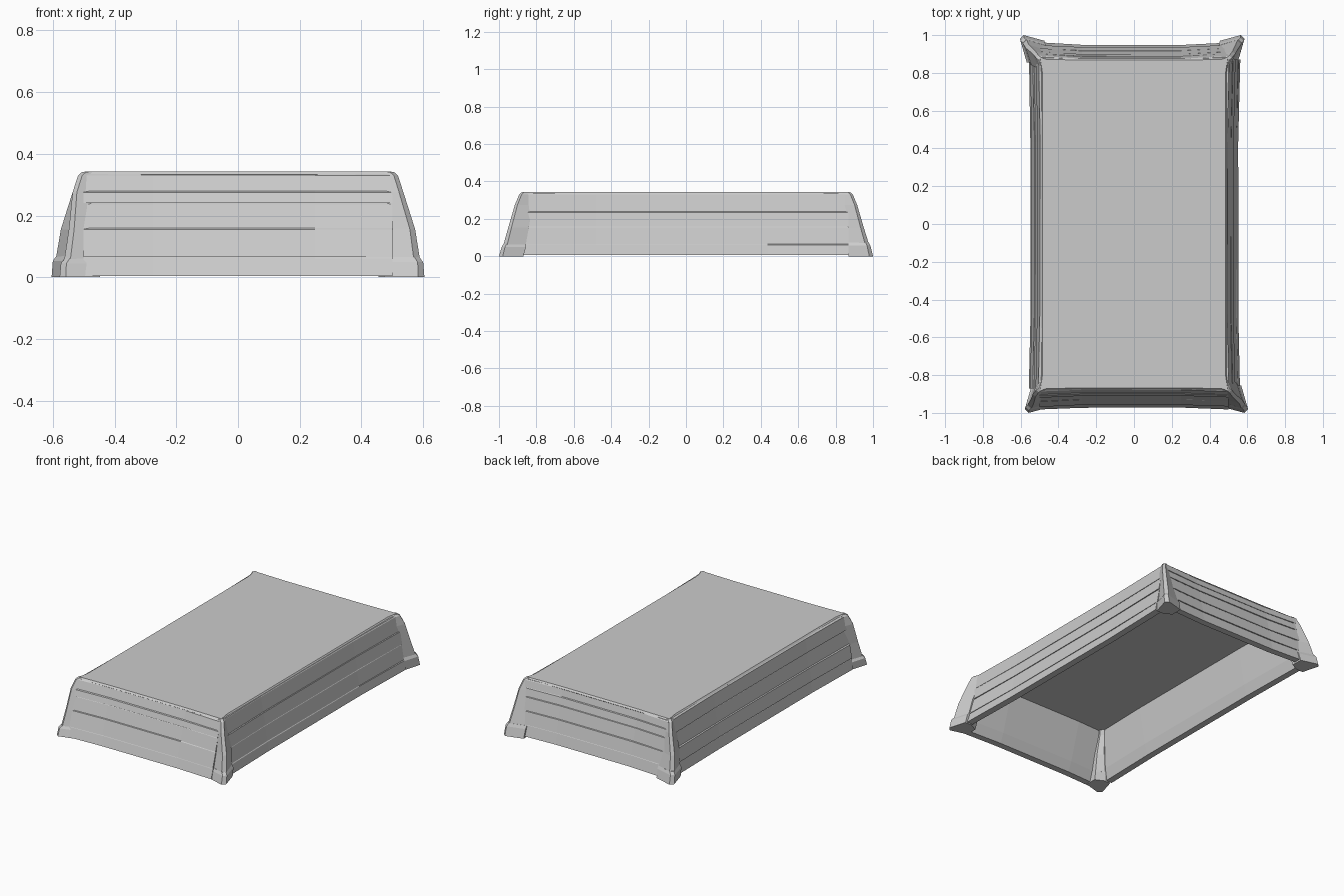
import bpy, bmesh, random

if "Cube" in bpy.data.objects:
    bpy.data.objects.remove(bpy.data.objects["Cube"])

random.seed(4)
HEIGHT = 0.343


def loft(name, rings):
    """Closed solid skinned through equal-length rings of points."""
    bm = bmesh.new()
    vs = [[bm.verts.new(p) for p in ring] for ring in rings]
    n = len(rings[0])
    for a, b in zip(vs, vs[1:]):
        for i in range(n):
            j = (i + 1) % n
            bm.faces.new((a[i], a[j], b[j], b[i]))
    bm.faces.new(vs[0][::-1])
    bm.faces.new(vs[-1])
    bmesh.ops.recalc_face_normals(bm, faces=bm.faces)
    me = bpy.data.meshes.new(name)
    bm.to_mesh(me)
    bm.free()
    ob = bpy.data.objects.new(name, me)
    bpy.context.collection.objects.link(ob)


def course(name, place, half, z0, z1, base, top, flare):
    """One plank of a sloping wall, flaring slightly towards its ends."""
    lean = lambda z: base + (top - base) * z / HEIGHT
    jut = random.uniform(-0.003, 0.004)
    thick0 = 0.044 if z0 < 0.02 else 0.052
    rings = []
    for t in (-1, -0.55, 0.5, 1):
        f = flare * (1 if abs(t) == 1 else 0.15)
        wob = jut + random.uniform(-0.002, 0.002)
        out0, out1 = lean(z0) + f, lean(z1) + f
        s = t * half
        rings.append([place(s, out0 - thick0, z0), place(s, out0 + wob, z0),
                      place(s, out1 + wob, z1 - 0.005),
                      place(s, out1 - 0.006, z1), place(s, out1 - 0.052, z1)])
    loft(name, rings)


# Side walls: stacked sloping planks
# name, direction mapping, half length, outer offset at base and top, end flare
walls = [
    ("front", lambda s, o, z: (s, -o, z), 0.50, 0.974, 0.873, 0.012),
    ("back", lambda s, o, z: (s, o, z), 0.50, 0.950, 0.873, 0.016),
    ("right", lambda s, o, z: (o, s, z), 0.87, 0.553, 0.496, 0.010),
    ("left", lambda s, o, z: (-o, s, z), 0.87, 0.550, 0.491, 0.010),
]
levels = {
    "front": (0.004, 0.065, 0.16, 0.24, 0.28, 0.335),
    "back": (0.010, 0.08, 0.16, 0.24, 0.29, 0.335),
    "right": (0.006, 0.065, 0.16, 0.24, 0.335),
    "left": (0.006, 0.075, 0.16, 0.25, 0.335),
}
for side, place, half, base, top, flare in walls:
    zs = levels[side]
    for i, (a, b) in enumerate(zip(zs, zs[1:])):
        course(f"{side}_plank_{i + 1}", place, half, a, b, base, top, flare)


def corner_ring(sx, sy, x, y, z, w, cut):
    """Section of a corner piece with a narrow blunted tip."""
    pts = [(x - cut, y), (x, y - cut), (x - 0.032, y - w),
           (x - 0.075, y - w), (x - w, y - w * 0.8), (x - w, y - 0.03)]
    return [(sx * px, sy * py, z) for px, py in pts]


# Corner pieces: flared foot below, narrower post above
corners = [
    ("front_right", 1, -1, 0.604, 1.000, 0.065),
    ("front_left", -1, -1, 0.578, 1.000, 0.060),
    ("back_right", 1, 1, 0.585, 1.000, 0.075),
    ("back_left", -1, 1, 0.604, 1.000, 0.070),
]
for name, sx, sy, x, y, h in corners:
    loft(f"{name}_foot", [
        corner_ring(sx, sy, x, y, 0.0, 0.13, 0.020),
        corner_ring(sx, sy, x - 0.004, y - 0.014, h * 0.75, 0.13, 0.018),
        corner_ring(sx, sy, x - 0.016, y - 0.024, h, 0.12, 0.016)])
    loft(f"{name}_post", [
        corner_ring(sx, sy, x - 0.014, y - 0.022, h - 0.01, 0.12, 0.020),
        corner_ring(sx, sy, x - 0.030, y - 0.050, 0.155, 0.11, 0.017),
        corner_ring(sx, sy, 0.536, 0.915, 0.275, 0.095, 0.014),
        corner_ring(sx, sy, 0.518, 0.892, 0.330, 0.09, 0.013),
        corner_ring(sx, sy, 0.505, 0.882, 0.341, 0.09, 0.013)])


# Flat roof slab closing the shell
def roof_ring(x, y, z):
    quarter = [(x, y * 0.45), (x, y * 0.92), (x + 0.012, y + 0.006),
               (x * 0.55, y), (0, y)]
    right = quarter + [(-px, py) for px, py in quarter[-2::-1]]
    return [(px, py, z) for px, py in right] + \
           [(-px, -py, z) for px, py in right]


loft("roof_slab", [roof_ring(0.475, 0.855, 0.305),
                   roof_ring(0.492, 0.876, 0.333),
                   roof_ring(0.484, 0.867, HEIGHT)])
